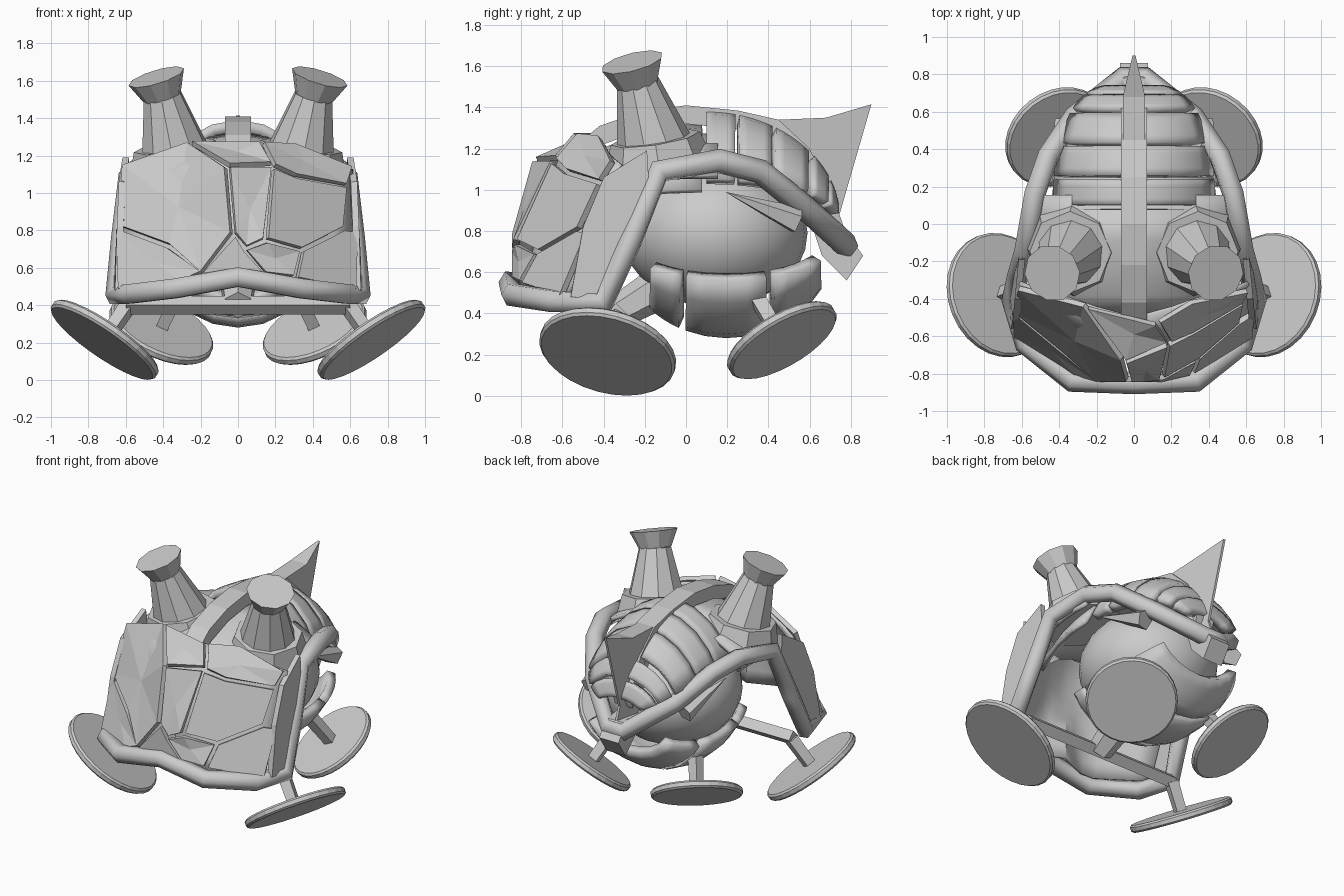
import bpy, bmesh
from math import sin, cos, radians, copysign
from mathutils import Vector

if "Cube" in bpy.data.objects:
    bpy.data.objects.remove(bpy.data.objects["Cube"])


def mesh_obj(name, verts, faces, thick=0.0, smooth=False, offset=0.0):
    me = bpy.data.meshes.new(name)
    me.from_pydata(verts, [], faces)
    bm = bmesh.new()
    bm.from_mesh(me)
    bmesh.ops.recalc_face_normals(bm, faces=bm.faces)
    bm.to_mesh(me)
    bm.free()
    ob = bpy.data.objects.new(name, me)
    bpy.context.collection.objects.link(ob)
    if thick:
        m = ob.modifiers.new("Thickness", 'SOLIDIFY')
        m.thickness, m.offset = thick, offset
    if smooth:
        bpy.context.view_layer.objects.active = ob
        bpy.ops.object.select_all(action='DESELECT')
        ob.select_set(True)
        bpy.ops.object.shade_smooth_by_angle(angle=radians(35))
    return ob


def prism(name, profile, width, tip=None):
    """Side profile in (y, z) extruded over x; vertices beyond y=tip are pinched."""
    n = len(profile)
    w = [width if tip is None or y < tip else 0.008 for y, z in profile]
    verts = [(-a, y, z) for a, (y, z) in zip(w, profile)] + [(a, y, z) for a, (y, z) in zip(w, profile)]
    faces = [list(range(n)), list(range(n, 2 * n))]
    faces += [(i, (i + 1) % n, (i + 1) % n + n, i + n) for i in range(n)]
    return mesh_obj(name, verts, faces)


def tube(name, pts, r, cyclic=False):
    cu = bpy.data.curves.new(name, 'CURVE')
    cu.dimensions = '3D'
    cu.bevel_depth, cu.bevel_resolution, cu.use_fill_caps = r, 1, True
    sp = cu.splines.new('POLY')
    sp.points.add(len(pts) - 1)
    for p, c in zip(sp.points, pts):
        p.co = (*c, 1)
    sp.use_cyclic_u = cyclic
    ob = bpy.data.objects.new(name, cu)
    bpy.context.collection.objects.link(ob)
    return ob


def rod(name, a, b, r1, r2, sides):
    """Straight tapered piece from a to b."""
    a, b = Vector(a), Vector(b)
    bpy.ops.mesh.primitive_cone_add(vertices=sides, radius1=r1, radius2=r2, depth=(b - a).length,
                                    location=(a + b) / 2,
                                    rotation=(b - a).to_track_quat('Z', 'Y').to_euler())
    ob = bpy.context.object
    ob.name = name
    return ob


def grid_faces(rows, cols):
    return [(i * cols + j, i * cols + j + 1, (i + 1) * cols + j + 1, (i + 1) * cols + j)
            for i in range(rows - 1) for j in range(cols - 1)]


def band(name, center, radii, t0, t1, phi, thick, up=1, nt=4, nphi=8):
    """Armour plate cut from an ellipsoid: t runs front to back, phi across."""
    verts = []
    for i in range(nt + 1):
        t = t0 + (t1 - t0) * i / nt
        for j in range(nphi + 1):
            p = radians(phi) * (2 * j / nphi - 1)
            verts.append((center[0] + radii[0] * sin(p) * cos(t) ** 0.5,
                          center[1] + radii[1] * sin(t),
                          center[2] + up * radii[2] * cos(t) * cos(p)))
    return mesh_obj(name, verts, grid_faces(nt + 1, nphi + 1), thick, smooth=True)


# Core body
bpy.ops.mesh.primitive_uv_sphere_add(segments=24, ring_count=14, location=(0, 0.14, 0.79))
core = bpy.context.object
core.name = "core_body"
core.scale = (0.44, 0.45, 0.36)
bpy.ops.object.shade_smooth()

# Head shell, shoulder shell reaching the frame, and back plates
band("head_shell", (0, 0.1, 0.83), (0.5, 0.74, 0.48), -0.92, -0.03, 70, 0.03)
band("shoulder_shell", (0, 0.1, 1.02), (0.55, 0.7, 0.24), -0.5, 0.08, 80, 0.03)
for i, (a, b, ph) in enumerate([(0, .22, 68), (.25, .52, 68), (.55, .88, 66), (.94, 1.16, 66), (1.2, 1.42, 66)]):
    band(f"back_plate_{i}", (0, 0.1, 0.85), (0.44, 0.62, 0.51), a, b, ph, 0.06)

# Belly plates
for i, (a, b) in enumerate([(-.8, -.46), (-.4, .38), (.45, 1.05)]):
    band(f"belly_plate_{i}", (0, 0.2, 0.76), (0.44, 0.5, 0.45), a, b, 66, 0.06, up=-1)

# Frame tube running round the front rim, up the sides and down to the tail
half = [(.33, -.84, .49), (.58, -.64, .46), (.65, -.40, .45), (.62, -.27, .75), (.58, -.13, 1.09),
        (.53, .16, 1.14), (.46, .36, 1.09), (.32, .57, .92), (.06, .78, .73)]
frame = [(0, -.85, .55)] + half + [(-x, y, z) for x, y, z in reversed(half)]
tube("frame_rim", frame, 0.06, True)


# Front shield made of cracked plates, outlines given in the front view
def shield_y(x, z):
    y = max(-.83, -.76 + .67 * abs(x) + .4 * (z - 1.14))
    return y + .8 * max(0, z - 1.14)


plates = [
    [(-.62, 1.15), (-.26, 1.27), (-.06, 1.14), (-.03, .78), (-.19, .57), (-.37, .72), (-.64, .82)],
    [(-.05, 1.14), (.18, 1.14), (.14, .75), (.04, .71), (-.02, .78)],
    [(.18, 1.13), (.30, 1.08), (.58, 1.03), (.56, .81), (.33, .70), (.15, .75)],
    [(.13, 1.27), (.30, 1.26), (.61, 1.13), (.58, 1.04), (.30, 1.09), (.19, 1.14)],
    [(-.25, 1.27), (.12, 1.27), (.18, 1.15), (-.05, 1.14)],
    [(.34, .69), (.57, .80), (.64, .79), (.63, .48), (.31, .54)],
    [(-.19, .57), (-.02, .77), (.04, .69), (.14, .57)],
    [(.04, .70), (.15, .74), (.33, .69), (.30, .55), (.14, .57)],
    [(-.65, .81), (-.37, .71), (-.19, .57), (-.3, .52), (-.64, .48)],
]
for i, pl in enumerate(plates):
    cx, cz = sum(p[0] for p in pl) / len(pl), sum(p[1] for p in pl) / len(pl)
    pts = []
    for x, z in pl:
        x, z = x - copysign(.006, x - cx), z - copysign(.006, z - cz)
        pts.append((x, shield_y(x, z), z))
    n = len(pts)
    pts.append(tuple(sum(p[k] for p in pts) / n for k in range(3)))
    mesh_obj(f"shield_plate_{i}", pts, [(j, (j + 1) % n, n) for j in range(n)], 0.03)

# Backing sheet behind the cracks
back = []
for i in range(9):
    for j in range(13):
        x = -.61 + 1.22 * j / 12
        top = 1.235 - .33 * max(0, abs(x) - .27)
        z = .5 + (top - .5) * i / 8
        back.append((x, shield_y(x, z) + .045 + .1 * max(0, .25 - abs(x)) / .25, z))
mesh_obj("shield_backing", back, grid_faces(9, 13), 0.02, smooth=True)

# Shield side plates
side = [(.62, -.40, 1.06), (.60, -.19, 1.19), (.60, -.18, 1.02), (.65, -.36, .46), (.64, -.56, .48),
        (.63, -.50, .82)]
for s, tag in ((1, "right"), (-1, "left")):
    mesh_obj(f"shield_side_{tag}", [(s * x, y, z) for x, y, z in side], [range(6)], 0.035)

    # Eye stalk: octagonal base, tapering stalk, flared head
    rod(f"eye_base_{tag}", (s * .32, -.13, 1.12), (s * .34, -.15, 1.25), .26, .22, 8)
    rod(f"eye_stalk_{tag}", (s * .335, -.15, 1.2), (s * .405, -.235, 1.52), .19, .105, 10)
    rod(f"eye_head_{tag}", (s * .405, -.235, 1.515), (s * .437, -.262, 1.62), .105, .155, 10)

    # Disc feet with struts, normals tilted out and down
    for pos, c, n, r, ln in (("front", (.713, -.38, .215), (-.55, .22, .8), .338, .22),
                             ("rear", (.41, .465, .27), (-.37, -.47, .8), .295, .3)):
        c, n = Vector((s * c[0], c[1], c[2])), Vector((s * n[0], n[1], n[2])).normalized()
        foot = rod(f"{pos}_foot_{tag}", c - n * .025, c + n * .025, r, r, 28)
        bv = foot.modifiers.new("Bevel", 'BEVEL')
        bv.width, bv.segments, bv.limit_method = .012, 1, 'ANGLE'
        rod(f"{pos}_strut_{tag}", c, c + n * ln, .045, .05, 4)

    # Side spikes
    rod(f"side_spike_{tag}", (s * .36, .54, .85), (s * .45, .19, .99), .07, .0, 5)

# Cross beam carrying the front feet
rod("front_leg_beam", (-.6, -.34, .4), (.6, -.34, .4), .05, .05, 4)
rod("beam_to_body", (0, -.34, .4), (0, 0, .6), .08, .12, 6)

# Ridge along the top, tail fin and tail block
ridge = [(-.54, 1.21), (-.42, 1.31), (-.22, 1.38), (0, 1.41), (.25, 1.385), (.45, 1.34), (.6, 1.2), (.72, .95)]
prism("top_ridge", ridge + [(y * .96, z - .09) for y, z in reversed(ridge)], .07)
prism("tail_fin", [(.25, 1.37), (.45, 1.34), (.68, 1.35), (.9, 1.415), (.745, .88), (.78, .78), (.62, .8), (.5, 1.1)],
      .06, tip=.73)
prism("tail_block", [(.62, .80), (.78, .79), (.86, .68), (.78, .56), (.66, .68)], .075)
